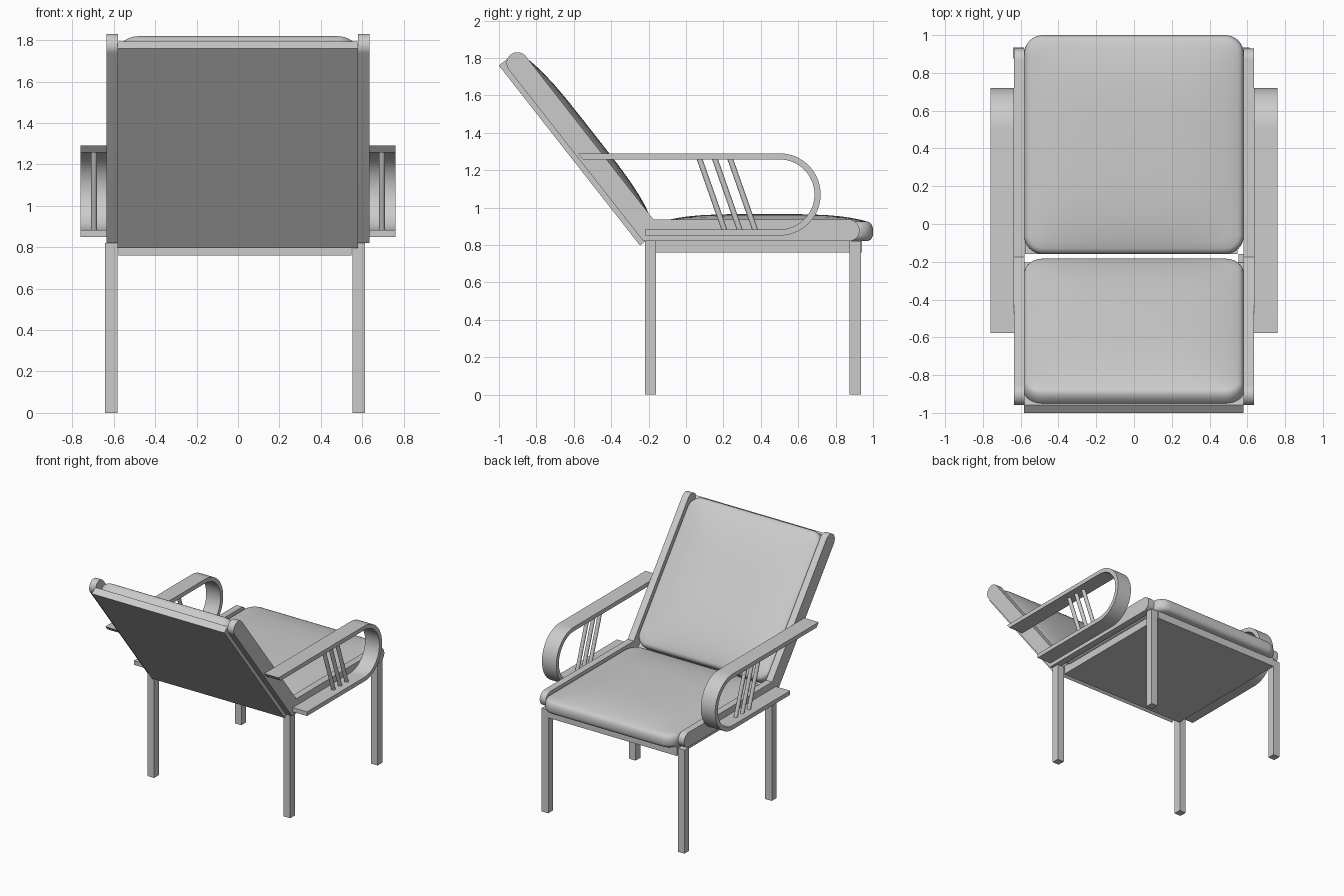
import bpy, bmesh
from math import sin, cos, pi, radians
from mathutils import Vector

if "Cube" in bpy.data.objects:
    bpy.data.objects.remove(bpy.data.objects["Cube"])

SEAT_Z = 0.82
S = Vector((0, -0.617, 0.787))      # direction up the reclined back
N = Vector((0, 0.787, 0.617))       # direction out of the back, toward the sitter
BACK = Vector((0, -0.246, 0.797))   # lower rear edge of the back panel


def back_point(s, d):
    p = BACK + S * s + N * d
    return (p.y, p.z)


def finish(name, bm, angle=35):
    bmesh.ops.recalc_face_normals(bm, faces=bm.faces)
    mesh = bpy.data.meshes.new(name)
    bm.to_mesh(mesh)
    bm.free()
    mesh.shade_smooth()
    mesh.set_sharp_from_angle(angle=radians(angle))
    ob = bpy.data.objects.new(name, mesh)
    bpy.context.collection.objects.link(ob)
    return ob


def slab(name, profile, x0, x1):
    """Extrude a (y, z) outline between two x positions."""
    bm = bmesh.new()
    face = bm.faces.new([bm.verts.new((x0, y, z)) for y, z in profile])
    ext = bmesh.ops.extrude_face_region(bm, geom=[face])
    verts = [v for v in ext["geom"] if isinstance(v, bmesh.types.BMVert)]
    bmesh.ops.translate(bm, verts=verts, vec=(x1 - x0, 0, 0))
    return finish(name, bm)


def rect(y0, y1, z0, z1):
    return [(y0, z0), (y1, z0), (y1, z1), (y0, z1)]


def arc(cy, cz, r, a0, a1, n=16):
    return [(cy + r * cos(a0 + (a1 - a0) * i / n), cz + r * sin(a0 + (a1 - a0) * i / n))
            for i in range(n + 1)]


def rod(name, a, b, r):
    a, b = Vector(a), Vector(b)
    bm = bmesh.new()
    bmesh.ops.create_cone(bm, cap_ends=True, segments=16, radius1=r, radius2=r,
                          depth=(b - a).length)
    rot = (b - a).to_track_quat('Z', 'Y').to_matrix()
    bmesh.ops.rotate(bm, verts=bm.verts, cent=(0, 0, 0), matrix=rot)
    bmesh.ops.translate(bm, verts=bm.verts, vec=(a + b) / 2)
    return finish(name, bm)


def cushion(name, half_x, half_y, place, rim=0.105, bulge=0.04, r=0.1):
    """Puffy pad made of rounded-rectangle rings, domed on top."""
    def outline(inset):
        a, b, rr = half_x - inset, half_y - inset, r - inset
        pts = []
        for k, (sx, sy) in enumerate([(1, 1), (-1, 1), (-1, -1), (1, -1)]):
            pts += arc(sx * (a - rr), sy * (b - rr), rr, k * pi / 2, (k + 1) * pi / 2, 8)
            p = pts[-1]
            q = (p[0] * (-1 if k % 2 == 0 else 1), p[1])
            if k % 2 == 0:
                q = (-p[0], p[1])
            else:
                q = (p[0], -p[1])
            pts += [(p[0] + (q[0] - p[0]) * t / 10, p[1] + (q[1] - p[1]) * t / 10)
                    for t in range(1, 10)]
        return pts

    rings = []
    for inset, z in [(0.03, 0), (0.01, 0.01), (0, 0.03), (0, 0.065), (0.005, 0.085),
                     (0.015, 0.098), (0.03, rim)]:
        rings.append([(x, y, z) for x, y in outline(inset)])
    for f in (0.93, 0.85, 0.75, 0.6, 0.4, 0.2):
        ring = []
        for x, y, _ in rings[6]:
            u, v = abs(x * f) / (half_x - 0.03), abs(y * f) / (half_y - 0.03)
            ring.append((x * f, y * f, rim + bulge * (1 - u ** 4) * (1 - v ** 4)))
        rings.append(ring)
    bm = bmesh.new()
    loops = [[bm.verts.new(place(*p)) for p in ring] for ring in rings]
    for lo, hi in zip(loops, loops[1:]):
        for i in range(len(lo)):
            j = (i + 1) % len(lo)
            bm.faces.new((lo[i], lo[j], hi[j], hi[i]))
    bm.faces.new(loops[0])
    bm.faces.new(loops[-1])
    return finish(name, bm, 60)


# Legs
for side, x0, x1 in (("left", -0.641, -0.583), ("right", 0.554, 0.612)):
    slab(f"{side}_backrest_leg", rect(-0.22, -0.16, 0, SEAT_Z), x0, x1)
    slab(f"{side}_seat_end_leg", rect(0.875, 0.935, 0, SEAT_Z), x0, x1)

# Seat base and back panel
slab("seat_base", rect(-0.16, 0.94, 0.76, SEAT_Z + 0.01), -0.578, 0.549)
slab("back_panel", [back_point(0, 0), back_point(1.223, 0),
                    back_point(1.223, 0.055), back_point(0, 0.055)], -0.582, 0.58)

# Bent side rails with rounded ends
R = 0.058
top = BACK + S * 1.172 + N * 0.086
rail = [(-0.228, SEAT_Z)] + arc(0.87, SEAT_Z + R, R, -pi / 2, pi / 2)
rail += [(-0.174, SEAT_Z + 2 * R)]
tilt = math_angle = Vector((N.y, N.z)).angle_signed(Vector((1, 0)))
rail += arc(top.y, top.z, R, tilt, tilt + pi)

# Looped armrest outline: outer edge, then inner edge
C, RO, RI = 1.07, 0.22, 0.187
arm = [(-0.22, C - RO)] + arc(0.5, C, RO, -pi / 2, pi / 2, 32) + [(-0.578, C + RO)]
arm += [(-0.55, C + RI)] + arc(0.5, C, RI, pi / 2, -pi / 2, 32) + [(-0.22, C - RI)]

for side, s in (("left", -1), ("right", 1)):
    slab(f"{side}_rail", rail, s * 0.58, s * 0.634)
    slab(f"{side}_armrest", arm, s * 0.634, s * 0.76)
    # Slanted spindles inside the loop
    for i in range(3):
        y = 0.07 + i * 0.082
        rod(f"{side}_spindle_{i + 1}", (s * 0.695, y, C + RI + 0.01),
            (s * 0.695, y + 0.138, C - RI - 0.01), 0.015)

# Cushions
cushion("seat_cushion", 0.582, 0.58, lambda x, y, z: Vector((x, y + 0.42, z + SEAT_Z)))
cushion("back_cushion", 0.582, 0.583,
        lambda x, y, z: Vector((x, 0, 0)) + BACK + S * (y + 0.63) + N * (z + 0.03))
